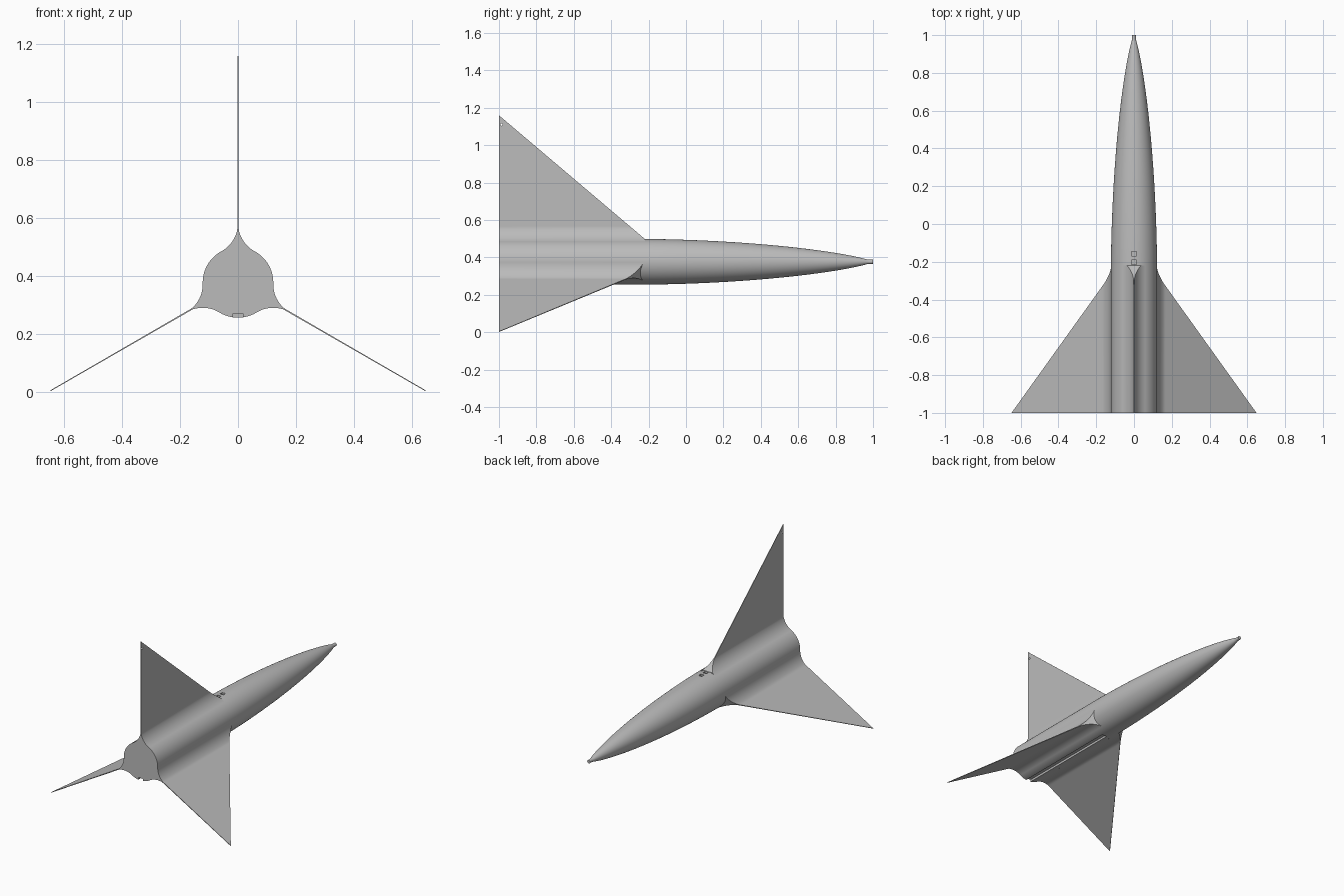
import bpy, bmesh, math
from math import pi, sin, cos, acos, sqrt

CENTRE = 0.377   # height of the body axis
R = 0.122        # body radius
TAIL, SHOULDER, TIP = -1.0, -0.22, 1.0
FILLET = 0.111   # radius of the blend between fin and body

cube = bpy.data.objects.get("Cube")
if cube:
    bpy.data.objects.remove(cube, do_unlink=True)

grey = bpy.data.materials.new("plain grey")
grey.use_nodes = True
grey.diffuse_color = (0.5, 0.5, 0.5, 1)
grey.node_tree.nodes["Principled BSDF"].inputs["Base Color"].default_value = (0.5, 0.5, 0.5, 1)


def make_object(name, bm, location=(0, 0, 0), turn=0.0):
    bmesh.ops.recalc_face_normals(bm, faces=bm.faces)
    mesh = bpy.data.meshes.new(name)
    bm.to_mesh(mesh)
    bm.free()
    mesh.materials.append(grey)
    obj = bpy.data.objects.new(name, mesh)
    bpy.context.collection.objects.link(obj)
    obj.location = location
    obj.rotation_euler.y = turn
    return obj


def activate(obj):
    bpy.ops.object.select_all(action="DESELECT")
    obj.select_set(True)
    bpy.context.view_layer.objects.active = obj


def cut(obj, cutter):
    """Subtract the cutter from the object, then discard the cutter."""
    bpy.context.view_layer.update()
    activate(obj)
    mod = obj.modifiers.new("cut", "BOOLEAN")
    mod.operation = "DIFFERENCE"
    mod.solver = "EXACT"
    mod.object = cutter
    bpy.ops.object.modifier_apply(modifier=mod.name)
    bpy.data.objects.remove(cutter, do_unlink=True)


def box(name, size, location):
    bm = bmesh.new()
    bmesh.ops.create_cube(bm, size=1)
    bmesh.ops.scale(bm, vec=size, verts=bm.verts)
    return make_object(name, bm, location)


def smooth(obj):
    activate(obj)
    bpy.ops.object.shade_smooth_by_angle(angle=math.radians(25))


def nose_radius(f):
    """Slender nose curve, f from 0 at the tip to 1 at the shoulder."""
    t = acos(1 - 2 * f)
    return R * sqrt((t - sin(2 * t) / 2 + sin(t) ** 3 / 3) / pi)


# Body: straight tube running into a long curved nose
profile = [(TAIL, R)]
STEPS, SIDES = 40, 96
for i in range(STEPS + 1):
    f = (1 - i / STEPS) ** 1.8
    profile.append((SHOULDER + (TIP - SHOULDER) * (1 - f), max(nose_radius(f), 0.011)))
bm = bmesh.new()
rings = []
for y, r in profile:
    angles = [2 * pi * k / SIDES for k in range(SIDES)]
    rings.append([bm.verts.new((r * cos(a), y, r * sin(a))) for a in angles])
for a, b in zip(rings, rings[1:]):
    for k in range(SIDES):
        n = (k + 1) % SIDES
        bm.faces.new((a[k], a[n], b[n], b[k]))
bm.faces.new(rings[0])
bm.faces.new(rings[-1])
body = make_object("body", bm, (0, 0, CENTRE))

# Slot along the belly and two small square openings on the back
cut(body, box("slot_cutter", (0.034, 0.8, 0.04), (0, -0.68, CENTRE - R - 0.005)))
for y in (-0.157, -0.203):
    cut(body, box("opening_cutter", (0.024, 0.024, 0.04), (0, y, CENTRE + R)))
smooth(body)


def fin(name, turn, span, root):
    """Swept fin whose base flares out to meet the body."""
    top = sqrt((R + FILLET) ** 2 - FILLET ** 2)   # where the flare ends
    start = top * R / (R + FILLET)                # where it meets the body
    heights = [top - (top - start) * cos(pi / 2 * i / 18) for i in range(19)]
    heights += [span]
    if root > start:
        heights = sorted(heights + [root])
    slope = (SHOULDER - TAIL) / (span - root)
    bm = bmesh.new()
    sections = []
    for h in heights:
        w = 0.0015 + 0.0012 * (span - h) / span
        if h < top:
            w = max(w, FILLET - sqrt(max(FILLET ** 2 - (top - h) ** 2, 0)))
        front = SHOULDER - slope * max(h - root, 0)
        points = ((w, front), (w, TAIL), (-w, TAIL), (-w, front))
        sections.append([bm.verts.new((x, y, h)) for x, y in points])
    for a, b in zip(sections, sections[1:]):
        for k in range(4):
            n = (k + 1) % 4
            bm.faces.new((a[k], a[n], b[n], b[k]))
    bm.faces.new(sections[0])
    bm.faces.new(sections[-1])
    bmesh.ops.remove_doubles(bm, verts=bm.verts, dist=0.00001)
    return make_object(name, bm, (0, 0, CENTRE), turn)


# Three fins evenly spaced round the tail
upright = fin("top_fin", 0, 0.783, 0.122)
for name, turn in (("left_fin", 2 * pi / 3), ("right_fin", -2 * pi / 3)):
    smooth(fin(name, turn, 0.748, 0.102))

# Pin hole near the tip of the upright fin
bm = bmesh.new()
bmesh.ops.create_cone(bm, cap_ends=True, segments=16, radius1=0.006, radius2=0.006, depth=0.05)
cut(upright, make_object("pin_cutter", bm, (0, -0.987, 1.11), pi / 2))
smooth(upright)
